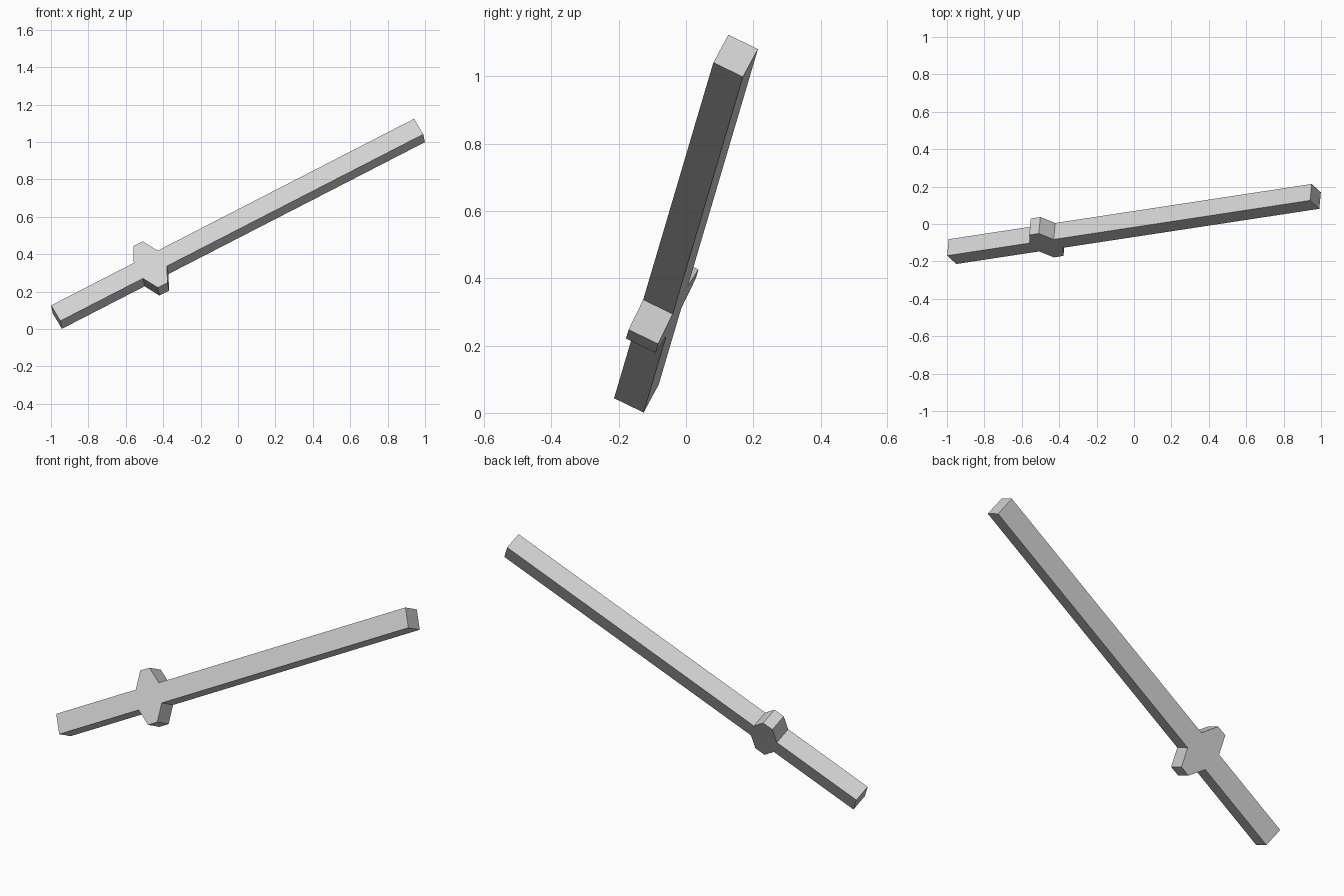
import bpy, bmesh
from mathutils import Matrix, Vector

if "Cube" in bpy.data.objects:
    bpy.data.objects.remove(bpy.data.objects["Cube"])

# Plain grey surface
grey = bpy.data.materials.new("light_grey")
grey.diffuse_color = (0.64, 0.64, 0.64, 1)
grey.use_nodes = True
grey.node_tree.nodes["Principled BSDF"].inputs["Base Color"].default_value = grey.diffuse_color

# Sizes along the blade (s), across it (t) and through it
HALF_LEN, HALF_W, HALF_T = 1.101, 0.053, 0.049
GUARD_S, GUARD_T = -0.527, 0.142
GUARD_TIP, GUARD_ROOT = 0.029, 0.0725

# Upper half of the outline, then the same turned over for the lower half
upper = [(-HALF_LEN, HALF_W), (GUARD_S - GUARD_ROOT, HALF_W),
         (GUARD_S - GUARD_TIP, GUARD_T), (GUARD_S + GUARD_TIP, GUARD_T),
         (GUARD_S + GUARD_ROOT, HALF_W), (HALF_LEN, HALF_W)]
outline = upper + [(s, -t) for s, t in reversed(upper)]

# Flat sword shape: outline extruded through its thickness
bm = bmesh.new()
face = bm.faces.new([bm.verts.new((s, t, -HALF_T)) for s, t in outline])
extruded = bmesh.ops.extrude_face_region(bm, geom=[face])
moved = [v for v in extruded["geom"] if isinstance(v, bmesh.types.BMVert)]
bmesh.ops.translate(bm, verts=moved, vec=(0, 0, 2 * HALF_T))
bmesh.ops.recalc_face_normals(bm, faces=bm.faces)

# Tilt: blade direction, then the upward side, then the front
along = Vector((0.881, 0.134, 0.453)).normalized()
across = Vector((-0.464, 0.422, 0.779))
across = (across - along * across.dot(along)).normalized()
front = along.cross(across)
tilt = Matrix((along, across, front)).transposed().to_4x4()
bm.transform(Matrix.Translation((0, 0, 0.5625)) @ tilt)

mesh = bpy.data.meshes.new("wooden_sword")
bm.to_mesh(mesh)
bm.free()
mesh.materials.append(grey)
sword = bpy.data.objects.new("wooden_sword", mesh)
bpy.context.collection.objects.link(sword)
